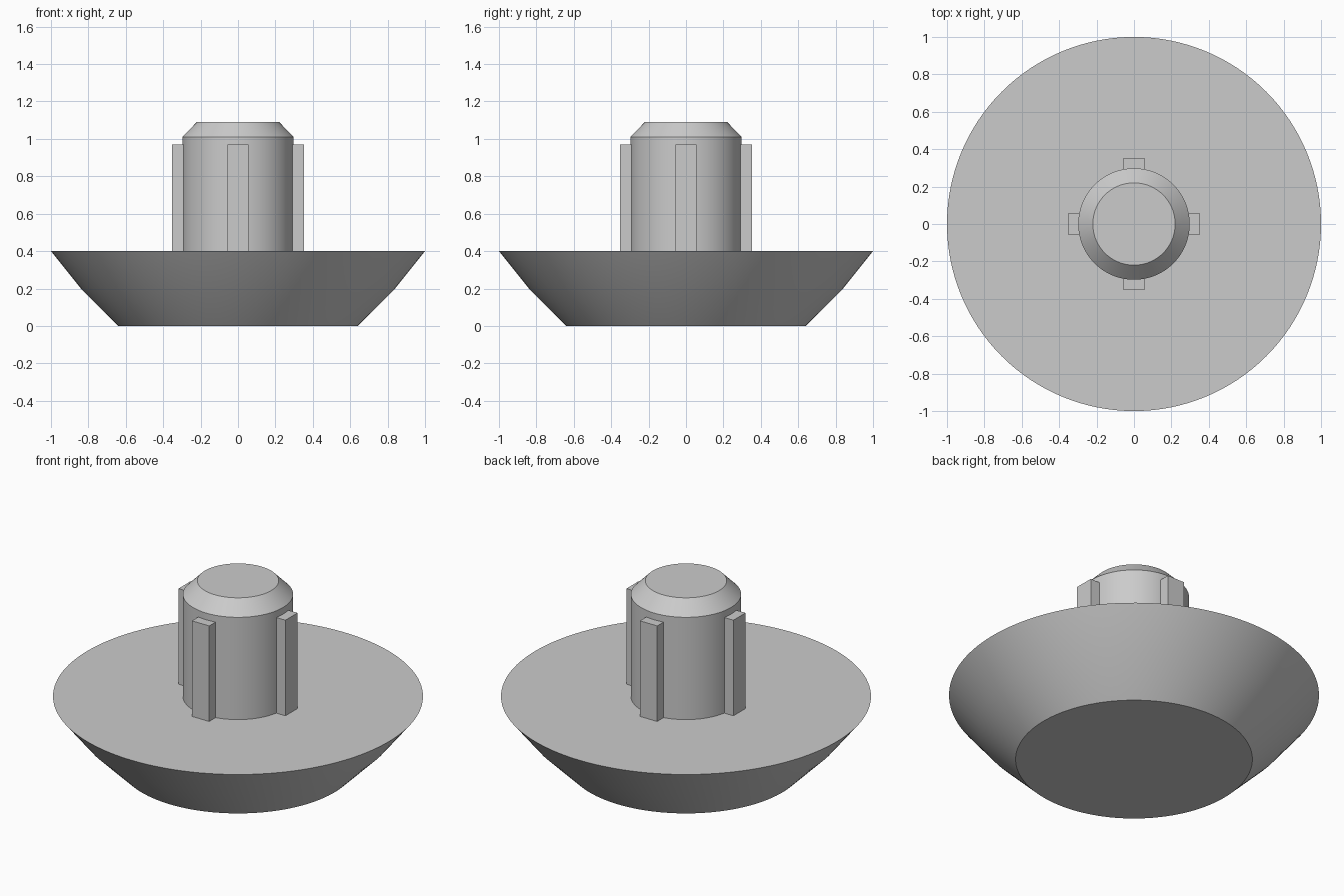
import bpy, bmesh
from math import radians, pi
from mathutils import Matrix

if "Cube" in bpy.data.objects:
    bpy.data.objects.remove(bpy.data.objects["Cube"], do_unlink=True)

# Single plain grey
grey = bpy.data.materials.new("light_grey")
grey.use_nodes = True
grey.diffuse_color = (0.6, 0.6, 0.6, 1)
grey.node_tree.nodes["Principled BSDF"].inputs["Base Color"].default_value = (0.6, 0.6, 0.6, 1)


def add_object(name, bm):
    bmesh.ops.recalc_face_normals(bm, faces=bm.faces)
    mesh = bpy.data.meshes.new(name)
    bm.to_mesh(mesh)
    bm.free()
    mesh.materials.append(grey)
    obj = bpy.data.objects.new(name, mesh)
    bpy.context.collection.objects.link(obj)
    return obj


def turned(name, profile, sides=128):
    """Revolve (radius, height) points and cap both ends."""
    bm = bmesh.new()
    rings = []
    for radius, z in profile:
        ring = bmesh.ops.create_circle(bm, segments=sides, radius=radius,
                                       matrix=Matrix.Translation((0, 0, z)))
        rings.append(ring["verts"])
    for low, high in zip(rings, rings[1:]):
        for i in range(sides):
            j = (i + 1) % sides
            bm.faces.new((low[i], low[j], high[j], high[i]))
    bm.faces.new(rings[0])
    bm.faces.new(rings[-1])
    obj = add_object(name, bm)
    bpy.ops.object.select_all(action="DESELECT")
    obj.select_set(True)
    bpy.context.view_layer.objects.active = obj
    bpy.ops.object.shade_smooth_by_angle(angle=radians(30))
    return obj


# Flared foot and chamfered pin
turned("flared_foot", [(0.64, 0), (0.84, 0.2), (1.0, 0.4)])
turned("chamfered_pin", [(0.298, 0.39), (0.298, 1.01), (0.22, 1.09)])

# Four ribs spaced around the pin
for i, side in enumerate(("left", "back", "right", "front")):
    bm = bmesh.new()
    inner, outer, width, bottom, top = 0.25, 0.353, 0.114, 0.39, 0.97
    place = (Matrix.Rotation(i * pi / 2, 4, "Z")
             @ Matrix.Translation(((inner + outer) / 2, 0, (bottom + top) / 2))
             @ Matrix.Diagonal((outer - inner, width, top - bottom, 1)))
    bmesh.ops.create_cube(bm, size=1, matrix=place)
    add_object(side + "_rib", bm)
